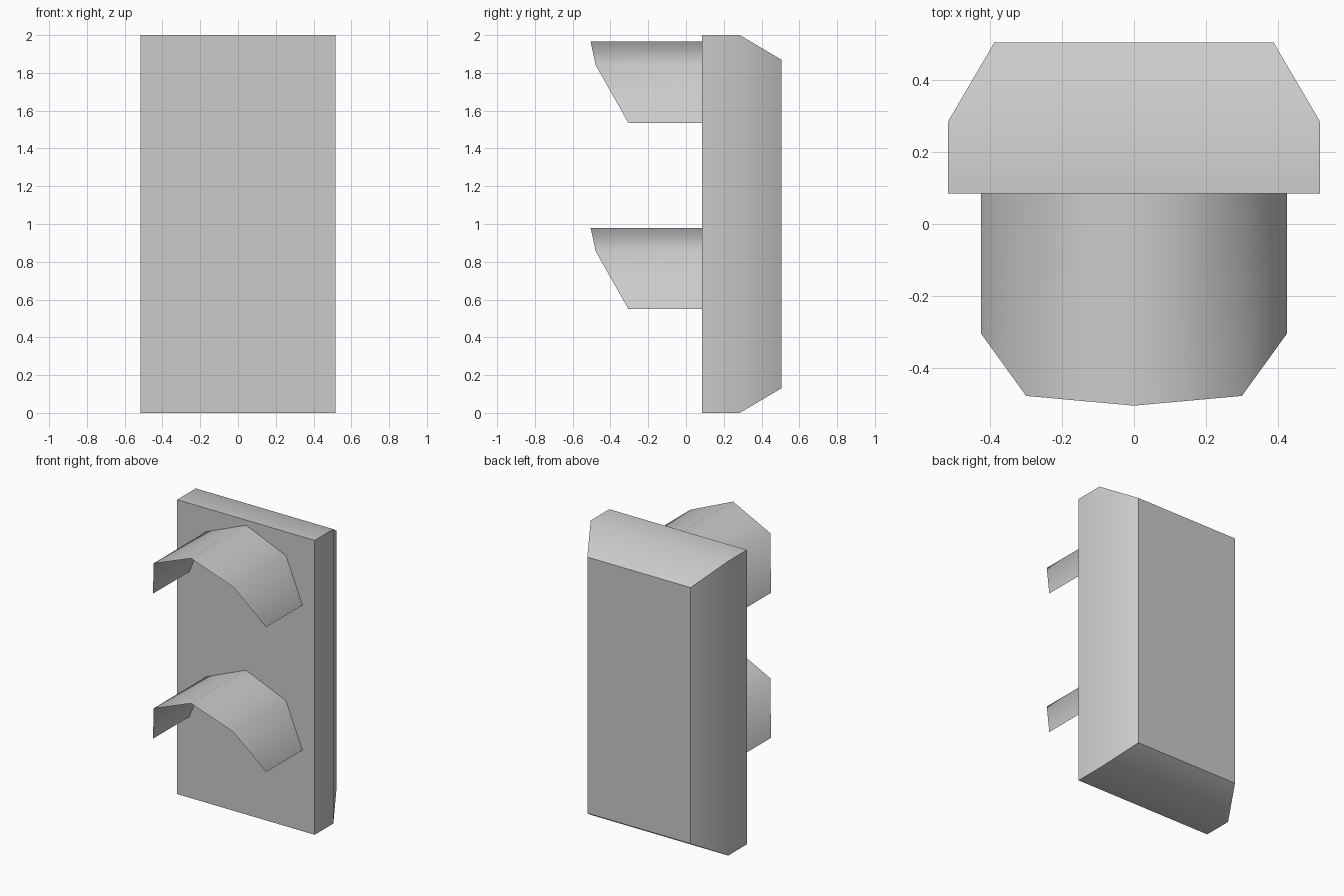
import bpy, math

cube = bpy.data.objects.get("Cube")
if cube:
    bpy.data.objects.remove(cube, do_unlink=True)

grey = bpy.data.materials.new("plain grey")
grey.use_nodes = True
colour = (0.6, 0.6, 0.6, 1)
grey.diffuse_color = colour
grey.node_tree.nodes["Principled BSDF"].inputs["Base Color"].default_value = colour


def add_mesh(name, verts, faces, smooth_angle):
    mesh = bpy.data.meshes.new(name)
    mesh.from_pydata(verts, [], faces)
    mesh.materials.append(grey)
    obj = bpy.data.objects.new(name, mesh)
    bpy.context.collection.objects.link(obj)
    bpy.ops.object.select_all(action='DESELECT')
    obj.select_set(True)
    bpy.context.view_layer.objects.active = obj
    bpy.ops.object.shade_smooth_by_angle(angle=math.radians(smooth_angle))
    return obj


FRONT = 0.085


# Housing: rectangular rings stacked from the front to the tapered back
def ring(half_width, y, inset):
    low, high = inset, 2 - inset
    return [(-half_width, y, low), (half_width, y, low),
            (half_width, y, high), (-half_width, y, high)]


verts = ring(0.517, FRONT, 0) + ring(0.517, 0.285, 0) + ring(0.388, 0.505, 0.13)
faces = [(0, 1, 2, 3), (11, 10, 9, 8)]
for base in (0, 4):
    for i in range(4):
        j = (i + 1) % 4
        faces.append((base + i, base + 4 + i, base + 4 + j, base + j))
add_mesh("housing", verts, faces, 40)

# Visors: thin open arches with a slanted front edge (x, front y, height)
ARCH = [(-0.425, -0.305, 0), (-0.30, -0.478, 0.305), (0, -0.505, 0.43),
        (0.30, -0.478, 0.305), (0.425, -0.305, 0)]
for name, base in (("upper_visor", 1.535), ("lower_visor", 0.55)):
    edge = [(x, y, base + h) for x, y, h in ARCH]
    back = [(x, FRONT, z) for x, y, z in edge]
    faces = [(i, i + 1, i + 6, i + 5) for i in range(4)]
    add_mesh(name, edge + back, faces, 60)
